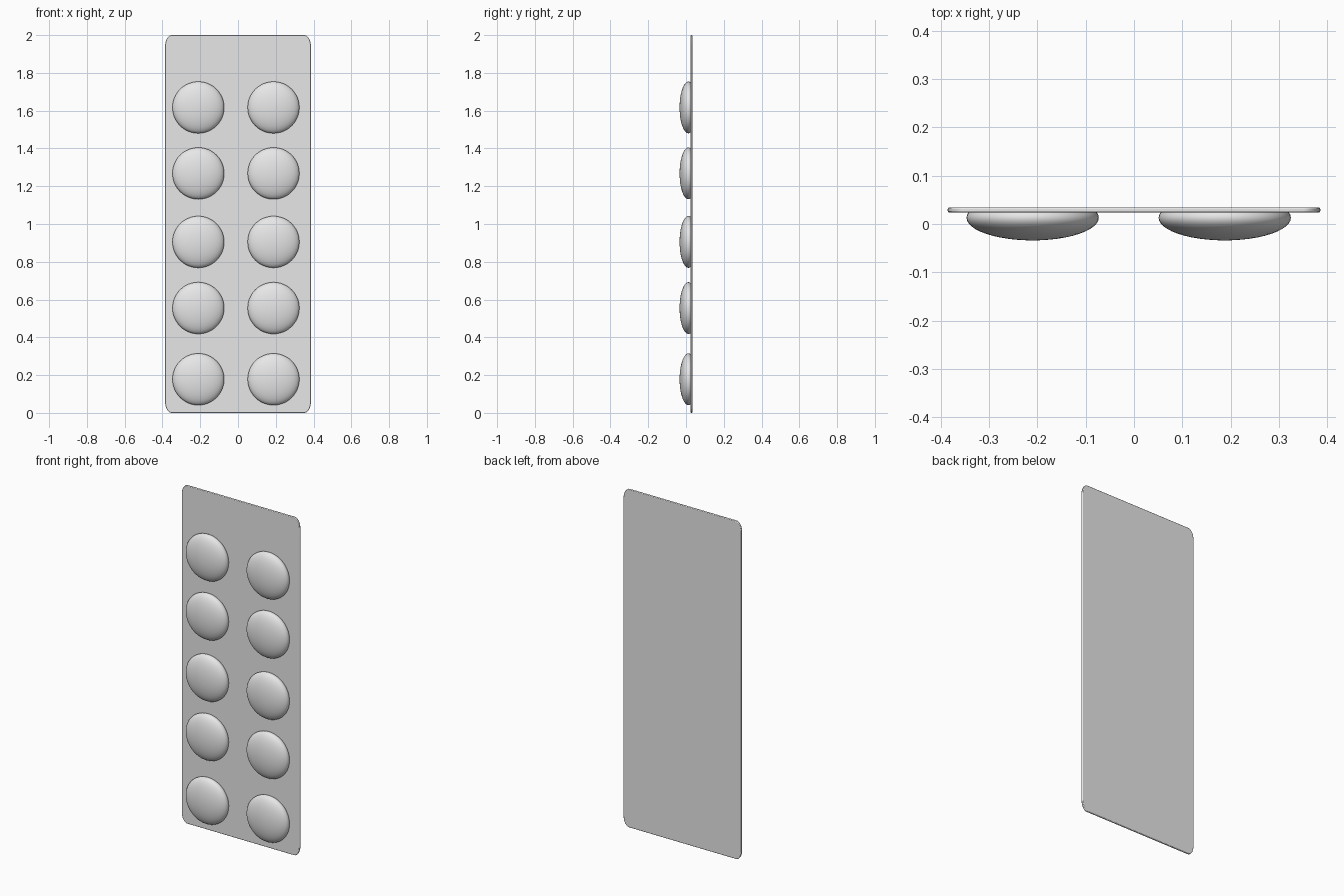
import bpy, bmesh, math
from mathutils import Matrix

cube = bpy.data.objects.get("Cube")
if cube:
    bpy.data.objects.remove(cube, do_unlink=True)

foil = bpy.data.materials.new("light grey foil")
foil.use_nodes = True
GREY = (0.8, 0.8, 0.8, 1)
foil.diffuse_color = GREY
foil.node_tree.nodes["Principled BSDF"].inputs["Base Color"].default_value = GREY

FRONT, BACK = 0.024, 0.034


def add_object(name, bm, angle):
    bmesh.ops.recalc_face_normals(bm, faces=bm.faces)
    mesh = bpy.data.meshes.new(name)
    bm.to_mesh(mesh)
    bm.free()
    mesh.materials.append(foil)
    obj = bpy.data.objects.new(name, mesh)
    bpy.context.collection.objects.link(obj)
    bpy.ops.object.select_all(action="DESELECT")
    obj.select_set(True)
    bpy.context.view_layer.objects.active = obj
    bpy.ops.object.shade_smooth_by_angle(angle=math.radians(angle))
    return obj


# Thin backing sheet with taller-than-wide rounded corners
def backing_sheet(half_width=0.386, height=2.0, rx=0.036, rz=0.06, steps=8):
    bm = bmesh.new()
    outline = []
    for corner, (sx, sz) in enumerate([(1, 1), (-1, 1), (-1, -1), (1, -1)]):
        for i in range(steps + 1):
            a = math.pi / 2 * (corner + i / steps)
            x = sx * (half_width - rx) + rx * math.cos(a)
            z = height / 2 + sz * (height / 2 - rz) + rz * math.sin(a)
            outline.append(bm.verts.new((x, FRONT, z)))
    face = bm.faces.new(outline)
    extruded = bmesh.ops.extrude_face_region(bm, geom=[face])["geom"]
    verts = [g for g in extruded if isinstance(g, bmesh.types.BMVert)]
    bmesh.ops.translate(bm, verts=verts, vec=(0, BACK - FRONT, 0))
    sheet = add_object("backing_sheet", bm, 30)
    bevel = sheet.modifiers.new("soft_rim", "BEVEL")
    bevel.width = 0.003
    bevel.segments = 2


# Flattened dome, trimmed inside the sheet
def blister(name, x, z, radius=0.137, depth=0.047, centre_y=0.013):
    bm = bmesh.new()
    bmesh.ops.create_uvsphere(bm, u_segments=48, v_segments=24, radius=1)
    shape = (Matrix.Translation((x, centre_y, z))
             @ Matrix.Diagonal((radius, depth, radius, 1))
             @ Matrix.Rotation(math.pi / 2, 4, "X"))
    bm.transform(shape)
    bmesh.ops.bisect_plane(bm, geom=bm.verts[:] + bm.edges[:] + bm.faces[:],
                           plane_co=(0, FRONT + 0.003, 0), plane_no=(0, 1, 0),
                           clear_outer=True)
    add_object(name, bm, 60)


backing_sheet()
for row, z in enumerate([0.178, 0.555, 0.905, 1.268, 1.617], 1):
    for side, x in (("right", -0.21), ("left", 0.188)):
        blister(f"blister_{side}_{row}", x, z)
